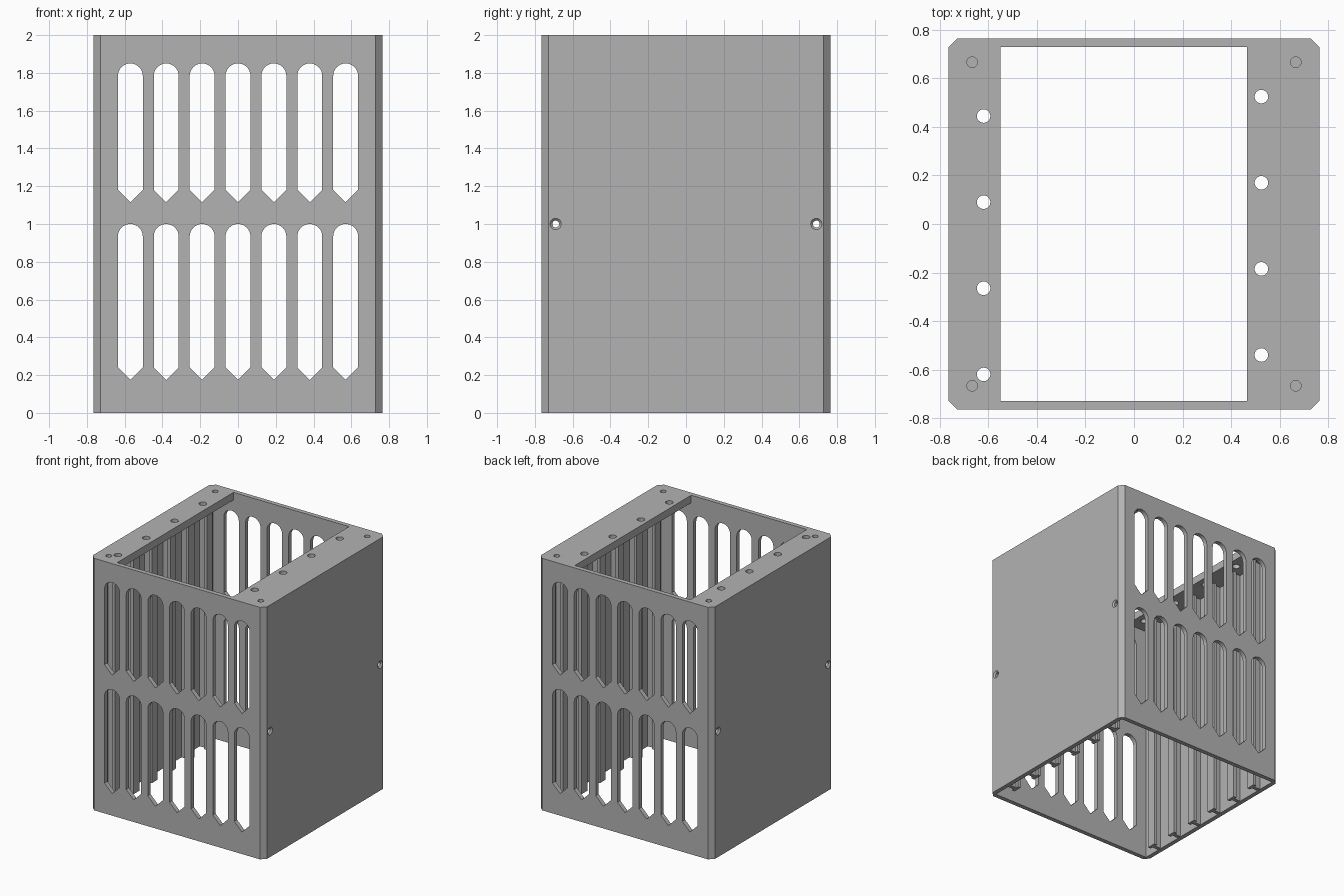
import bpy, bmesh, math
from mathutils import Matrix

cube = bpy.data.objects.get("Cube")
if cube:
    bpy.data.objects.remove(cube, do_unlink=True)

grey = bpy.data.materials.new("plain grey")
grey.use_nodes = True
colour = (0.45, 0.45, 0.45, 1)
grey.diffuse_color = colour
grey.node_tree.nodes["Principled BSDF"].inputs["Base Color"].default_value = colour

# Main sizes
HALF, INNER, HEIGHT, DECK = 0.765, 0.73, 2.0, 0.06
CHAMFER = 0.037
Z_AXIS = Matrix.Identity(4)
Y_AXIS = Matrix.Rotation(math.radians(90), 4, 'X')
X_AXIS = Matrix.Rotation(math.radians(90), 4, 'Y')


def add_prism(bm, points, low, high, turn=Z_AXIS):
    """Extrude an outline from low to high, then turn it."""
    bottom = [bm.verts.new(turn @ Matrix.Translation((x, y, low)).translation) for x, y in points]
    top = [bm.verts.new(turn @ Matrix.Translation((x, y, high)).translation) for x, y in points]
    bm.faces.new(bottom)
    bm.faces.new(top)
    for i in range(len(points)):
        j = (i + 1) % len(points)
        bm.faces.new((bottom[i], bottom[j], top[j], top[i]))


def add_round(bm, centre, r1, r2, depth, turn=Z_AXIS):
    bmesh.ops.create_cone(bm, cap_ends=True, segments=24, radius1=r1, radius2=r2,
                          depth=depth, matrix=Matrix.Translation(centre) @ turn)


def rectangle(x0, x1, y0, y1):
    return [(x0, y0), (x1, y0), (x1, y1), (x0, y1)]


def finish(bm, name):
    bmesh.ops.recalc_face_normals(bm, faces=bm.faces[:])
    mesh = bpy.data.meshes.new(name)
    bm.to_mesh(mesh)
    bm.free()
    mesh.materials.append(grey)
    obj = bpy.data.objects.new(name, mesh)
    bpy.context.collection.objects.link(obj)
    return obj


def cut(target, bm):
    """Subtract the cutter mesh and remove it."""
    cutter = finish(bm, "cutter")
    cutter.hide_render = True
    mod = target.modifiers.new("cut", 'BOOLEAN')
    mod.operation, mod.solver, mod.object = 'DIFFERENCE', 'EXACT', cutter
    bpy.context.view_layer.objects.active = target
    bpy.ops.object.modifier_apply(modifier=mod.name)
    bpy.data.objects.remove(cutter, do_unlink=True)


# Housing with chamfered upright corners
a, b = HALF, HALF - CHAMFER
bm = bmesh.new()
add_prism(bm, [(-b, -a), (b, -a), (a, -b), (a, b), (b, a), (-b, a), (-a, b), (-a, -b)], 0, HEIGHT)
housing = finish(bm, "housing")

# Hollow inside, open at the bottom
bm = bmesh.new()
add_prism(bm, rectangle(-INNER, INNER, -INNER, INNER), -0.1, HEIGHT - DECK)
cut(housing, bm)

# Large off-centre opening in the deck
bm = bmesh.new()
add_prism(bm, rectangle(-0.55, 0.465, -0.729, 0.729), 1.8, 2.1)
cut(housing, bm)

# Two rows of round-topped, pointed slots through front and back
bm = bmesh.new()
W = 0.066
for tip, top in ((0.175, 1.0), (1.115, 1.85)):
    for k in range(-3, 4):
        cx = 0.19 * k
        outline = [(cx - W, tip + W), (cx, tip), (cx + W, tip + W)]
        for s in range(17):
            t = math.pi * s / 16
            outline.append((cx + W * math.cos(t), top - W + W * math.sin(t)))
        add_prism(bm, outline, -1, 1, Y_AXIS)
cut(housing, bm)

# Rail holes, blind corner holes and side screw holes
bm = bmesh.new()
for x, start in ((-0.62, -0.62), (0.525, -0.54)):
    for i in range(4):
        add_round(bm, (x, start + 0.355 * i, HEIGHT), 0.028, 0.028, 0.3)
for x in (-0.667, 0.667):
    for y in (-0.667, 0.667):
        add_round(bm, (x, y, HEIGHT), 0.022, 0.022, 0.09)
for y in (-0.69, 0.69):
    add_round(bm, (0, y, 1), 0.018, 0.018, 2, X_AXIS)
cut(housing, bm)

# Countersinks of the side screw holes
bm = bmesh.new()
for y in (-0.69, 0.69):
    add_round(bm, (HALF, y, 1), 0.014, 0.046, 0.03, X_AXIS)
    add_round(bm, (-HALF, y, 1), 0.046, 0.014, 0.03, X_AXIS)
cut(housing, bm)

# Upright T-shaped ribs inside both side walls
for side, name in ((1, "left_ribs"), (-1, "right_ribs")):
    bm = bmesh.new()
    for i in range(6):
        y = -0.575 + 0.23 * i
        stem, flange = 0.014, 0.036
        outline = [(0.735, -stem), (0.735, stem), (0.675, stem), (0.675, flange),
                   (0.65, flange), (0.65, -flange), (0.675, -flange), (0.675, -stem)]
        add_prism(bm, [(side * px, y + py) for px, py in outline], 0.002, HEIGHT - DECK + 0.002)
    finish(bm, name)
